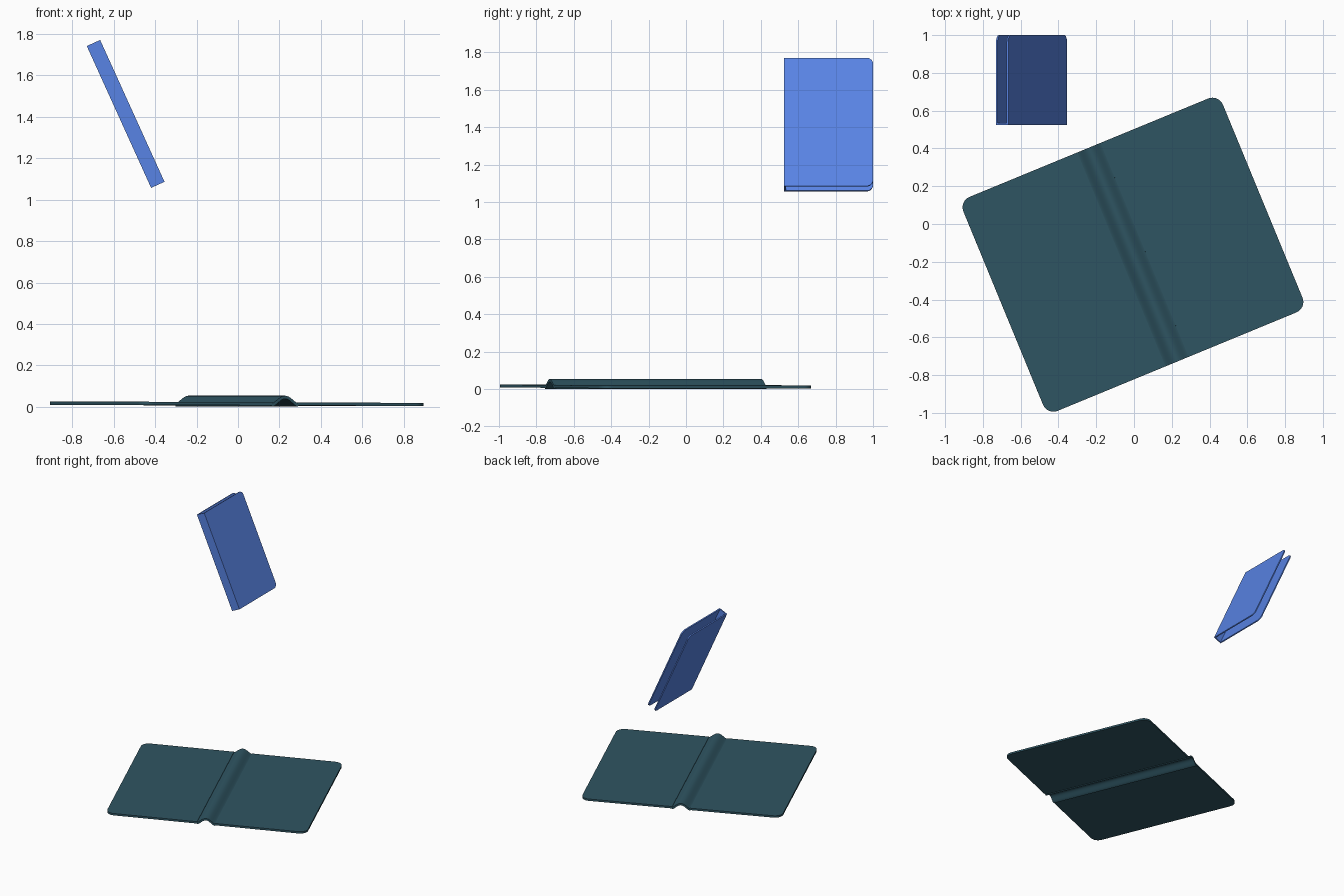
import bpy, bmesh, math
from mathutils import Matrix, Vector

if "Cube" in bpy.data.objects:
    bpy.data.objects.remove(bpy.data.objects["Cube"])


def material(name, rgb):
    m = bpy.data.materials.new(name)
    m.diffuse_color = (*rgb, 1)
    m.use_nodes = True
    m.node_tree.nodes["Principled BSDF"].inputs["Base Color"].default_value = m.diffuse_color
    return m


TEAL = material("teal", (0.028, 0.09, 0.122))
BLUE = material("blue", (0.098, 0.23, 0.78))


def prism(name, outline, depth, matrix, mat):
    """Outline in local XY, extruded symmetrically along local Z."""
    bm = bmesh.new()
    face = bm.faces.new([bm.verts.new((x, y, -depth / 2)) for x, y in outline])
    ext = bmesh.ops.extrude_face_region(bm, geom=[face])
    verts = [g for g in ext["geom"] if isinstance(g, bmesh.types.BMVert)]
    bmesh.ops.translate(bm, verts=verts, vec=(0, 0, depth))
    bm.transform(matrix)
    bmesh.ops.recalc_face_normals(bm, faces=bm.faces)
    mesh = bpy.data.meshes.new(name)
    bm.to_mesh(mesh)
    bm.free()
    mesh.materials.append(mat)
    ob = bpy.data.objects.new(name, mesh)
    bpy.context.collection.objects.link(ob)
    bpy.ops.object.select_all(action='DESELECT')
    bpy.context.view_layer.objects.active = ob
    ob.select_set(True)
    bpy.ops.object.shade_smooth_by_angle(angle=math.radians(35))
    return ob


def board(w, h, r, steps=8):
    """Cover board from x=0 to w, rounded only at the two outer corners."""
    pts = [(0, h / 2), (0, -h / 2)]
    for cy, start in ((-h / 2 + r, -90), (h / 2 - r, 0)):
        for i in range(steps + 1):
            a = math.radians(start + 90 * i / steps)
            pts.append((w - r + r * math.cos(a), cy + r * math.sin(a)))
    return pts


# Open cover lying face down, turned on the ground
turn = Matrix.Rotation(math.radians(22.4), 4, 'Z')
centre = turn @ Vector((-0.067, -0.148, 0))
lay = Matrix.Translation(centre) @ turn @ Matrix.Rotation(0.004, 4, 'Y')
T = 0.015
for side, name in ((1, "open_cover_right_board"), (-1, "open_cover_left_board")):
    place = lay @ Matrix.Diagonal((side, 1, 1, 1)) @ Matrix.Translation((0.066, 0, 0.0065 + T / 2))
    prism(name, board(0.677, 1.225, 0.06), T, place, TEAL)

# Arched, hollow spine strip between the boards
N, half = 16, 0.072
arch = []
for i in range(N + 1):
    t = -1 + 2 * i / N
    arch.append((half * t, 0.038 * (0.5 + 0.5 * math.cos(math.pi * t)) ** 0.8))
strip = [(x, z + 0.0155) for x, z in arch] + [(x * 0.93, z + 0.0005) for x, z in reversed(arch)]
prism("open_cover_spine", strip, 1.225, lay @ Matrix.Rotation(math.pi / 2, 4, 'X'), TEAL)

# Small closed cover floating above, leaning sideways
W, H, D, P = 0.475, 0.752, 0.071, 0.009
tilt = Matrix.Translation((-0.5425, 0.525, 1.414)) @ Matrix.Rotation(math.radians(-24.4), 4, 'Y')
upright = Matrix(((0, 0, 1), (1, 0, 0), (0, 1, 0))).to_4x4()
for side, name in ((1, "closed_cover_front_board"), (-1, "closed_cover_back_board")):
    place = tilt @ Matrix.Translation((side * (D - P) / 2, 0, 0)) @ upright
    prism(name, board(W, H, 0.035), P, place, BLUE)

# Flat spine closing the near edge
spine = [(0, -H / 2), (P, -H / 2), (P, H / 2), (0, H / 2)]
prism("closed_cover_spine", spine, D - 2 * P, tilt @ upright, BLUE)
